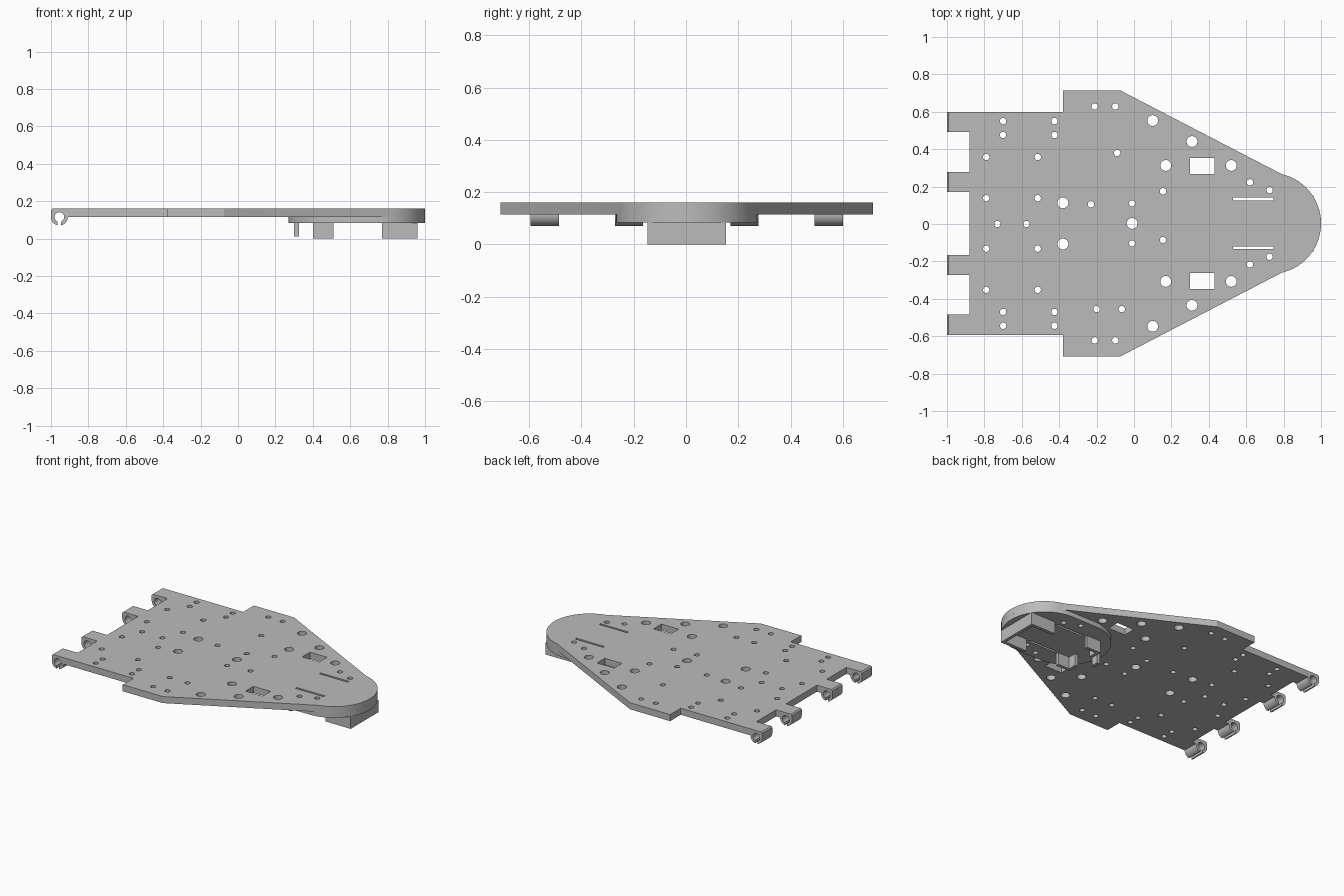
import bpy
import bmesh
from math import cos, sin, radians

cube = bpy.data.objects.get("Cube")
if cube:
    bpy.data.objects.remove(cube, do_unlink=True)

grey = bpy.data.materials.new("plain_grey")
grey.use_nodes = True
colour = (0.5, 0.5, 0.5, 1)
grey.diffuse_color = colour
grey.node_tree.nodes["Principled BSDF"].inputs["Base Color"].default_value = colour

MID = 0.003          # centre line of the plate in y
TOP, UNDER, PAD = 0.16, 0.115, 0.083


def arc(cx, cy, radius, start, end, steps):
    angles = [radians(start + (end - start) * i / steps) for i in range(steps + 1)]
    return [(cx + radius * cos(a), cy + radius * sin(a)) for a in angles]


def circle(cx, cy, radius):
    return arc(cx, cy, radius, 0, 360, 24)[:-1]


def rect(x0, x1, y0, y1):
    return [(x0, y0), (x1, y0), (x1, y1), (x0, y1)]


def finish(obj):
    obj.data.materials.clear()
    obj.data.materials.append(grey)
    bpy.ops.object.select_all(action="DESELECT")
    obj.select_set(True)
    bpy.context.view_layer.objects.active = obj
    bpy.ops.object.shade_smooth_by_angle(angle=radians(25))


def sheet(name, loops, z0, z1):
    """Flat outline with holes, filled and given thickness."""
    curve = bpy.data.curves.new(name, "CURVE")
    curve.dimensions = "2D"
    curve.fill_mode = "BOTH"
    curve.extrude = (z1 - z0) / 2
    for loop in loops:
        spline = curve.splines.new("POLY")
        spline.points.add(len(loop) - 1)
        for point, (x, y) in zip(spline.points, loop):
            point.co = (x, y, 0, 1)
        spline.use_cyclic_u = True
    obj = bpy.data.objects.new(name, curve)
    bpy.context.collection.objects.link(obj)
    obj.location.z = (z0 + z1) / 2
    bpy.ops.object.select_all(action="DESELECT")
    obj.select_set(True)
    bpy.context.view_layer.objects.active = obj
    bpy.ops.object.convert(target="MESH")
    finish(bpy.context.object)


def prism(name, profile, y0, y1):
    """Side profile in x and z, extruded along y."""
    mesh = bpy.data.meshes.new(name)
    bm = bmesh.new()
    face = bm.faces.new([bm.verts.new((x, y0, z)) for x, z in profile])
    grown = bmesh.ops.extrude_face_region(bm, geom=[face])["geom"]
    moved = [v for v in grown if isinstance(v, bmesh.types.BMVert)]
    bmesh.ops.translate(bm, vec=(0, y1 - y0, 0), verts=moved)
    bmesh.ops.recalc_face_normals(bm, faces=bm.faces)
    bm.to_mesh(mesh)
    bm.free()
    obj = bpy.data.objects.new(name, mesh)
    bpy.context.collection.objects.link(obj)
    finish(obj)


# Holes shared by the plate and the pad below it
shared = []
for side in (-1, 1):
    for x, y in ((0.62, 0.22), (0.725, 0.178)):
        shared.append(circle(x, MID + side * y, 0.017))
    shared.append(rect(0.53, 0.745, MID + side * 0.123, MID + side * 0.138))

# Holes in the plate only
holes = list(shared)
for side in (-1, 1):
    paired_small = [(x, y) for x in (-0.7, -0.425) for y in (0.547, 0.473)]
    paired_small += [(x, y) for x in (-0.79, -0.515) for y in (0.355, 0.135)]
    paired_small += [(-0.21, 0.625), (-0.1, 0.625), (-0.01, 0.107)]
    paired_large = [(-0.38, 0.11), (0.17, 0.31), (0.52, 0.31), (0.31, 0.438), (0.1, 0.55)]
    holes += [circle(x, MID + side * y, 0.017) for x, y in paired_small]
    holes += [circle(x, MID + side * y, 0.029) for x, y in paired_large]
    holes.append(rect(0.3, 0.43, MID + side * 0.265, MID + side * 0.35))
singles = [(-0.73, 0), (-0.575, 0), (-0.09, 0.38), (-0.23, 0.105), (0.155, 0.175),
           (0.155, -0.085), (-0.2, -0.455), (-0.065, -0.455)]
holes += [circle(x, y, 0.017) for x, y in singles]
holes.append(circle(-0.01, MID, 0.029))

# Deck plate with shoulders and round nose
half = [(-0.88, 0.597), (-0.38, 0.597), (-0.38, 0.712), (-0.075, 0.712)]
nose = arc(0.73, MID, 0.27, 77, -77, 32)
outline = [(x, MID + y) for x, y in half] + nose + [(x, MID - y) for x, y in reversed(half)]
sheet("deck_plate", [outline] + holes, UNDER, TOP)

# Stadium-shaped pad under the nose
stadium = arc(0.73, MID, 0.27, 90, -90, 32) + arc(0.54, MID, 0.27, 270, 90, 32)
sheet("nose_pad", [stadium] + shared, PAD, UNDER)

# Snap hooks along the straight edge
hx, hz, outer, inner = -0.955, UNDER, 0.045, 0.026
hook = [(-0.88, TOP), (-0.992, TOP), (-1, 0.152)]
hook += arc(hx, hz, outer, 180, 258, 10)
hook += arc(hx, hz, inner, 250, -70, 28)
hook += arc(hx, hz, outer, 282, 360, 10)
hook.append((-0.88, UNDER))
for side in (-1, 1):
    for near, far in ((0.168, 0.275), (0.488, 0.597)):
        prism("snap_hook", hook, MID + side * near, MID + side * far)

# Bracket walls below the pad: front U, rear corners and a peg
front_u = [(0.77, -0.15), (0.96, -0.15), (0.96, 0.15), (0.77, 0.15),
           (0.77, 0.128), (0.938, 0.128), (0.938, -0.128), (0.77, -0.128)]
sheet("front_bracket", [[(x, MID + y) for x, y in front_u]], 0, PAD)
for side in (-1, 1):
    corner = [(0.4, 0.07), (0.4, 0.15), (0.51, 0.15), (0.51, 0.128), (0.422, 0.128), (0.422, 0.07)]
    sheet("rear_bracket", [[(x, MID + side * y) for x, y in corner]], 0, PAD)
sheet("locating_peg", [rect(0.3, 0.325, MID - 0.025, MID + 0.025)], 0.012, PAD)
